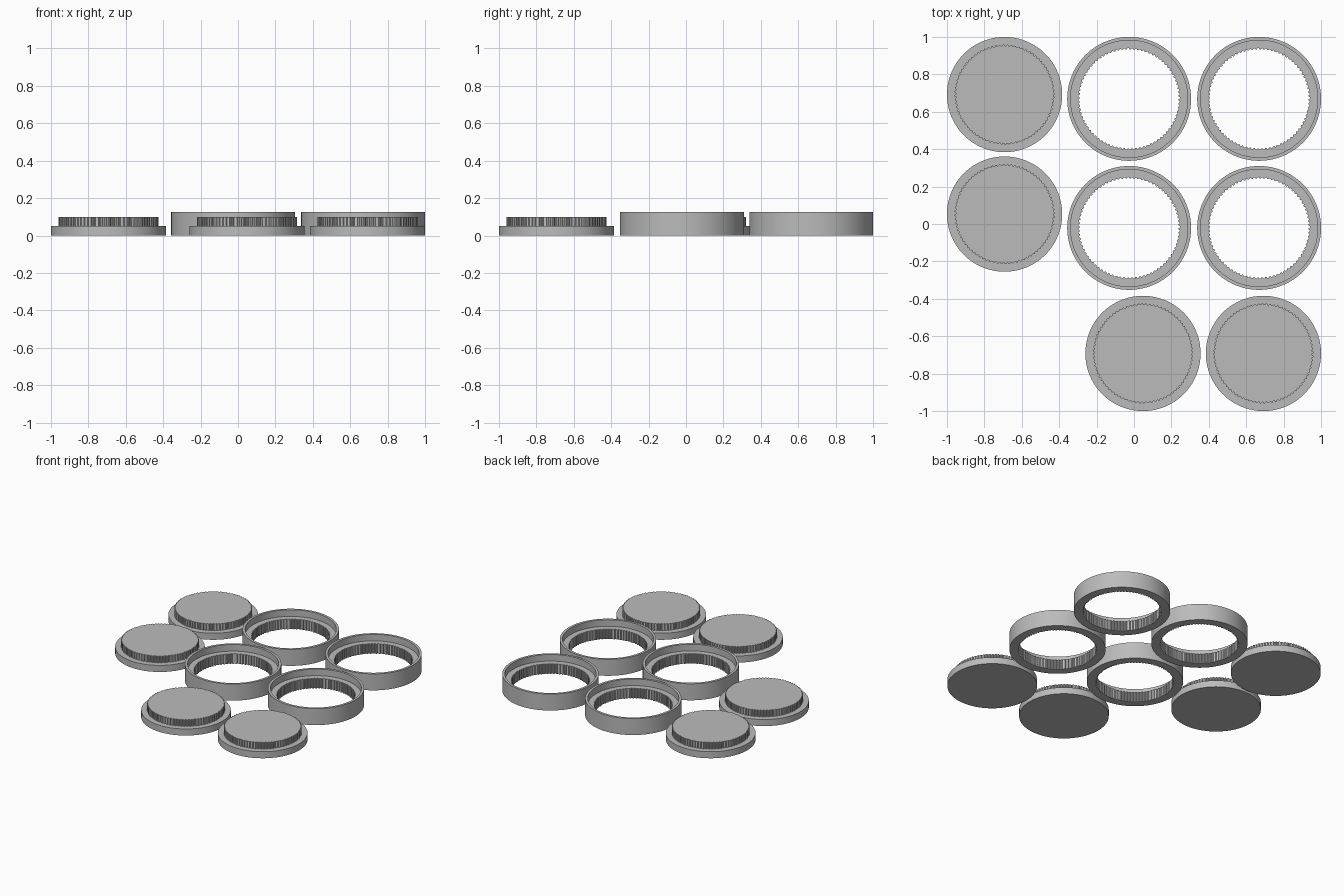
import bpy, bmesh, math

if "Cube" in bpy.data.objects:
    bpy.data.objects.remove(bpy.data.objects["Cube"])

grey = bpy.data.materials.new("plain grey")
grey.diffuse_color = (0.5, 0.5, 0.5, 1)
grey.use_nodes = True
grey.node_tree.nodes["Principled BSDF"].inputs["Base Color"].default_value = grey.diffuse_color

TEETH = 80
N = TEETH * 4          # points per loop, so every tooth is a square rib


def radius(r, tooth, i):
    # alternate high and low pairs of points around a ribbed loop
    return r + (tooth if i % 4 in (0, 1) else -tooth)


def build(name, x, y, profile, closed):
    """Sweep (radius, height, tooth depth) points around the vertical axis."""
    bm = bmesh.new()
    loops = []
    for r, z, tooth in profile:
        loop = []
        for i in range(N):
            # ribbed loops use narrow flanks between teeth
            off = (0.15, 0.85, 1.15, 1.85)[i % 4] / 2
            a = 2 * math.pi * (i // 4 + off) / TEETH
            rr = radius(r, tooth, i)
            loop.append(bm.verts.new((rr * math.cos(a), rr * math.sin(a), z)))
        loops.append(loop)
    pairs = list(zip(loops, loops[1:]))
    if closed:
        pairs.append((loops[-1], loops[0]))
    else:
        bm.faces.new(loops[0])
        bm.faces.new(loops[-1])
    for a, b in pairs:
        for i in range(N):
            j = (i + 1) % N
            bm.faces.new((a[i], a[j], b[j], b[i]))
    bmesh.ops.recalc_face_normals(bm, faces=bm.faces)
    mesh = bpy.data.meshes.new(name)
    bm.to_mesh(mesh)
    bm.free()
    mesh.materials.append(grey)
    ob = bpy.data.objects.new(name, mesh)
    ob.location = (x, y, 0)
    bpy.context.collection.objects.link(ob)
    bpy.ops.object.select_all(action='DESELECT')
    ob.select_set(True)
    bpy.context.view_layer.objects.active = ob
    bpy.ops.object.shade_smooth_by_angle(angle=math.radians(25))


# Lid: flat flange disc with a ribbed plug on top
lid = [(0.308, 0, 0), (0.308, 0.05, 0), (0.264, 0.05, 0.003), (0.264, 0.1, 0.003)]
for k, (x, y) in enumerate([(-0.692, 0.692), (-0.692, 0.053),
                            (0.048, -0.692), (0.692, -0.692)]):
    build(f"lid_{k + 1}", x, y, lid, False)

# Ring: smooth outside, stepped seat for the lid, ribbed bore
ring = [(0.331, 0, 0), (0.331, 0.125, 0), (0.313, 0.125, 0),
        (0.313, 0.075, 0), (0.268, 0.075, 0.003), (0.268, 0, 0.003)]
for k, (x, y) in enumerate([(-0.026, 0.669), (0.669, 0.669),
                            (-0.026, -0.021), (0.669, -0.021)]):
    build(f"ring_{k + 1}", x, y, ring, True)
